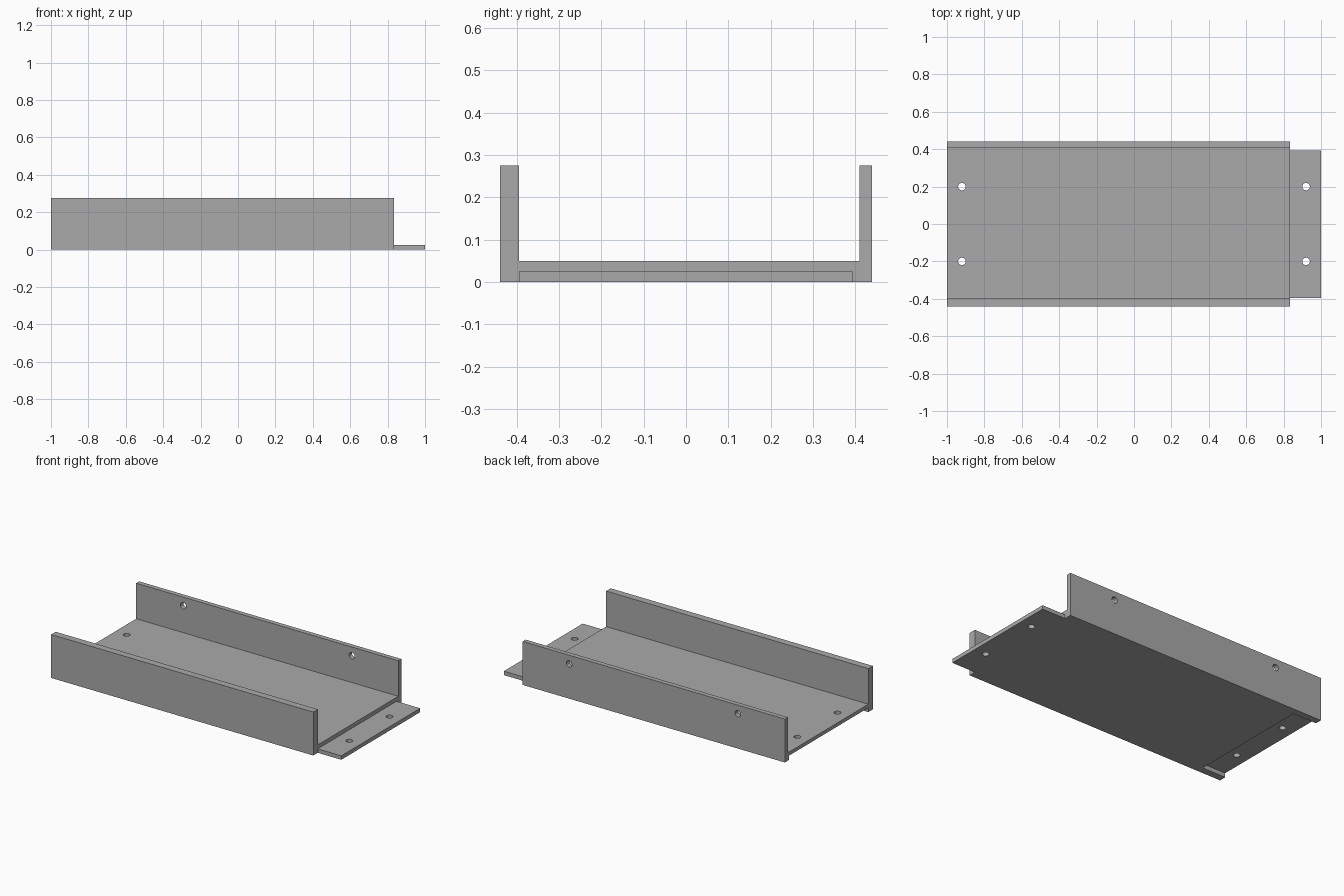
import bpy
import bmesh
from mathutils import Matrix, Vector

default_cube = bpy.data.objects.get("Cube")
if default_cube:
    bpy.data.objects.remove(default_cube, do_unlink=True)

grey = bpy.data.materials.new("plain grey")
grey.use_nodes = True
grey.diffuse_color = (0.4, 0.4, 0.4, 1)
grey.node_tree.nodes["Principled BSDF"].inputs["Base Color"].default_value = (0.4, 0.4, 0.4, 1)

LEFT, RIGHT, JOIN = -1.0, 1.0, 0.835
FLOOR, TONGUE, TOP = 0.05, 0.025, 0.275
HOLE_RADIUS = 0.02


def make_object(name, bm):
    bmesh.ops.recalc_face_normals(bm, faces=bm.faces)
    mesh = bpy.data.meshes.new(name)
    bm.to_mesh(mesh)
    bm.free()
    mesh.materials.append(grey)
    obj = bpy.data.objects.new(name, mesh)
    bpy.context.collection.objects.link(obj)
    return obj


def extrude_x(name, profile, x0, x1):
    """Sweep a closed (y, z) profile along x."""
    bm = bmesh.new()
    face = bm.faces.new([bm.verts.new((x0, y, z)) for y, z in profile])
    swept = bmesh.ops.extrude_face_region(bm, geom=[face])["geom"]
    verts = [g for g in swept if isinstance(g, bmesh.types.BMVert)]
    bmesh.ops.translate(bm, verts=verts, vec=(x1 - x0, 0, 0))
    return make_object(name, bm)


def rectangle(y0, y1, z0, z1):
    return [(y0, z0), (y1, z0), (y1, z1), (y0, z1)]


def drill(name, centre, axis):
    bm = bmesh.new()
    turn = Vector((0, 0, 1)).rotation_difference(Vector(axis)).to_matrix().to_4x4()
    bmesh.ops.create_cone(bm, cap_ends=True, segments=32, radius1=HOLE_RADIUS,
                          radius2=HOLE_RADIUS, depth=0.2,
                          matrix=Matrix.Translation(centre) @ turn)
    return make_object(name, bm)


def cut(target, cutters):
    bpy.context.view_layer.objects.active = target
    for cutter in cutters:
        mod = target.modifiers.new("cut", 'BOOLEAN')
        mod.operation = 'DIFFERENCE'
        mod.solver = 'EXACT'
        mod.object = cutter
        bpy.ops.object.modifier_apply(modifier=mod.name)
        bpy.data.objects.remove(cutter, do_unlink=True)


# Channel: thick front wall, floor, thinner back wall
channel = extrude_x("channel", [
    (-0.44, 0), (0.44, 0), (0.44, TOP), (0.41, TOP),
    (0.41, FLOOR), (-0.395, FLOOR), (-0.395, TOP), (-0.44, TOP)], LEFT, JOIN)

# Thin tongue at the left end
tongue = extrude_x("tongue", rectangle(-0.395, 0.393, 0, TONGUE), JOIN, RIGHT)

# Recess under the opposite end that receives a matching tongue
recess = extrude_x("recess_cutter", rectangle(-0.395, 0.398, -0.1, TONGUE + 0.002),
                   LEFT - 0.1, -JOIN)

# Screw holes: two per end, two in the back wall
floor_holes = [drill("floor_drill", (-0.92, y, 0.03), (0, 0, 1)) for y in (-0.2, 0.2)]
wall_holes = [drill("wall_drill", (x, 0.425, 0.22), (0, 1, 0)) for x in (-0.67, 0.51)]
tongue_holes = [drill("tongue_drill", (0.92, y, 0.01), (0, 0, 1)) for y in (-0.2, 0.2)]
cut(channel, [recess] + floor_holes + wall_holes)
cut(tongue, tongue_holes)

# Smooth the hole walls, keep the edges sharp
for obj in (channel, tongue):
    bpy.ops.object.select_all(action='DESELECT')
    obj.select_set(True)
    bpy.context.view_layer.objects.active = obj
    bpy.ops.object.shade_smooth_by_angle()
